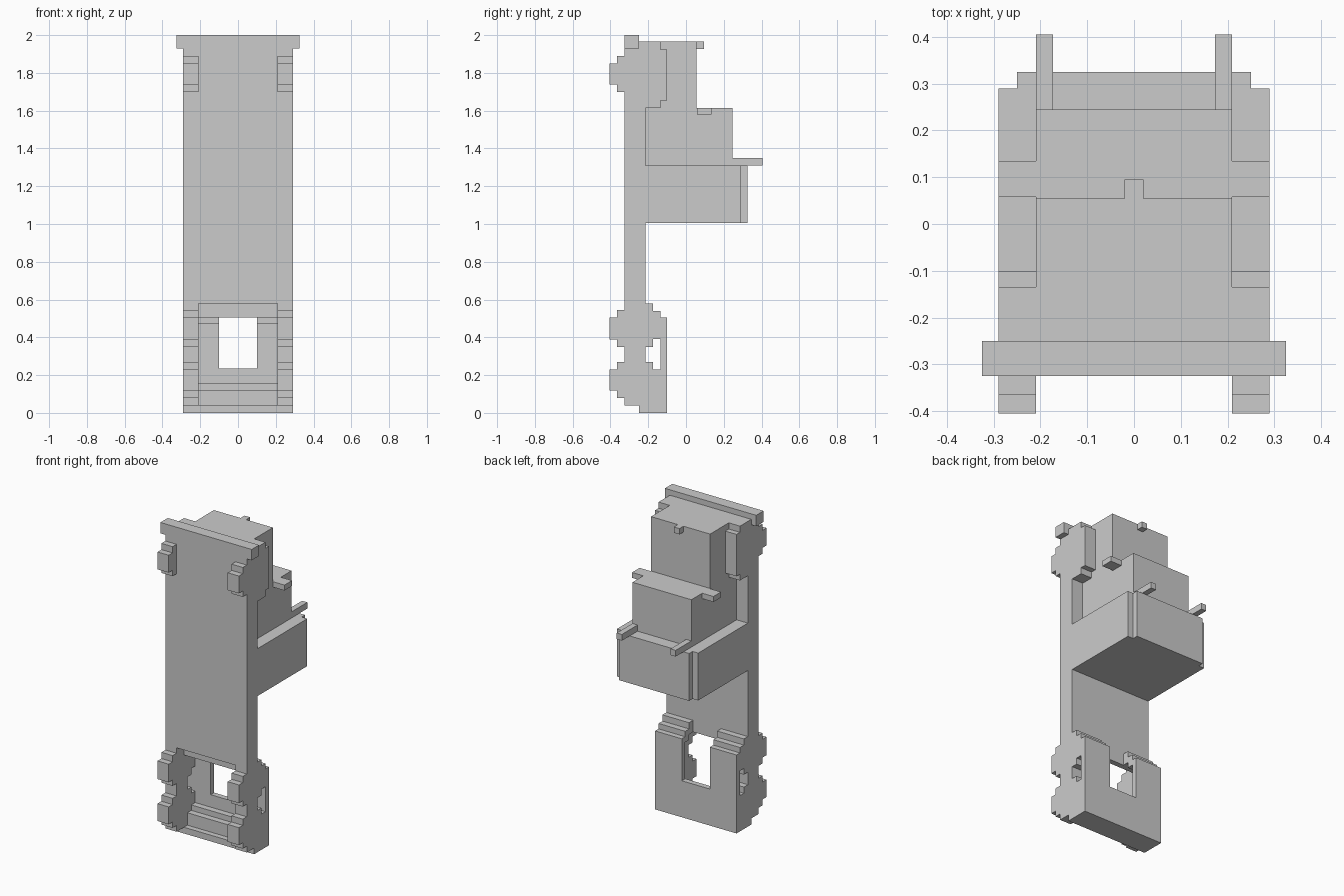
import bpy
from math import pi


def slab(name, x0, x1, *outlines):
    """Extrude (y, z) outlines from x0 to x1; extra outlines become holes."""
    cu = bpy.data.curves.new(name, 'CURVE')
    cu.dimensions = '2D'
    cu.fill_mode = 'BOTH'
    cu.extrude = (x1 - x0) / 2
    for pts in outlines:
        sp = cu.splines.new('POLY')
        sp.points.add(len(pts) - 1)
        for p, (y, z) in zip(sp.points, pts):
            p.co = (y, z, 0, 1)
        sp.use_cyclic_u = True
        sp.use_smooth = False
    ob = bpy.data.objects.new(name, cu)
    bpy.context.collection.objects.link(ob)
    ob.location.x = (x0 + x1) / 2
    ob.rotation_euler = (pi / 2, 0, pi / 2)
    bpy.ops.object.select_all(action='DESELECT')
    ob.select_set(True)
    bpy.context.view_layer.objects.active = ob
    bpy.ops.object.convert(target='MESH')
    return bpy.context.object


def rect(y0, y1, z0, z1):
    return [(y0, z0), (y1, z0), (y1, z1), (y0, z1)]


def pair(name, x0, x1, *outlines):
    slab(name + "_right", x0, x1, *outlines)
    slab(name + "_left", -x1, -x0, *outlines)


def stud(z0, z1):
    """Stepped bump on the front edge, listed bottom to top."""
    return [(-.325, z0), (-.365, z0), (-.365, z0 + .038), (-.405, z0 + .038),
            (-.405, z1 - .04), (-.365, z1 - .04), (-.365, z1), (-.325, z1)]


# Side plates: front bumps, upper bracket, box flank and lower bracket
side = [(-.10, 0), (-.25, 0), (-.25, .04), (-.325, .04)]
side += stud(.08, .27) + stud(.35, .545) + stud(1.70, 1.89)
side += [(-.325, 1.93), (-.25, 1.93), (-.25, 1.965), (-.135, 1.965),
         (-.135, 1.925), (-.10, 1.925), (-.10, 1.655), (-.135, 1.655),
         (-.135, 1.615), (-.215, 1.615), (-.215, 1.31), (.29, 1.31),
         (.29, 1.005), (-.215, 1.005), (-.215, .58), (-.175, .58),
         (-.175, .54), (-.135, .54), (-.135, .505), (-.10, .505)]
hole = [(-.215, .27), (-.175, .27), (-.175, .23), (-.135, .23),
        (-.135, .39), (-.175, .39), (-.175, .35), (-.215, .35)]
pair("side_plate", .21, .29, side, hole)

# Central body: front panel with three stacked boxes behind it
slab("central_body", -.21, .21, [
    (-.325, .58), (-.325, 1.93), (-.25, 1.93), (-.25, 1.965), (.055, 1.965),
    (.055, 1.615), (.245, 1.615), (.245, 1.31), (.325, 1.31), (.325, 1.005),
    (-.215, 1.005), (-.215, .505), (-.25, .505), (-.25, .58)])
pair("box_corner", .21, .25, rect(.29, .325, 1.005, 1.31))

# Lower frame: stepped sill and posts around the open window
slab("window_sill", -.21, .21, [
    (-.10, 0), (-.10, .235), (-.135, .235), (-.135, .155), (-.175, .155),
    (-.175, .12), (-.215, .12), (-.215, .04), (-.25, .04), (-.25, 0)])
pair("window_post", .10, .21, [
    (-.10, .235), (-.10, .505), (-.135, .505), (-.135, .54), (-.175, .54),
    (-.175, .58), (-.215, .58), (-.215, .505), (-.175, .505), (-.175, .47),
    (-.135, .47), (-.135, .235)])

# Small trim pieces
slab("top_bar", -.325, .325, rect(-.325, -.25, 1.93, 2.0))
slab("top_nub", -.02, .02, rect(.055, .095, 1.927, 1.965))
pair("side_tab", .21, .29, rect(.058, .135, 1.58, 1.615))
pair("rear_prong", .173, .21, rect(.245, .405, 1.31, 1.35))
